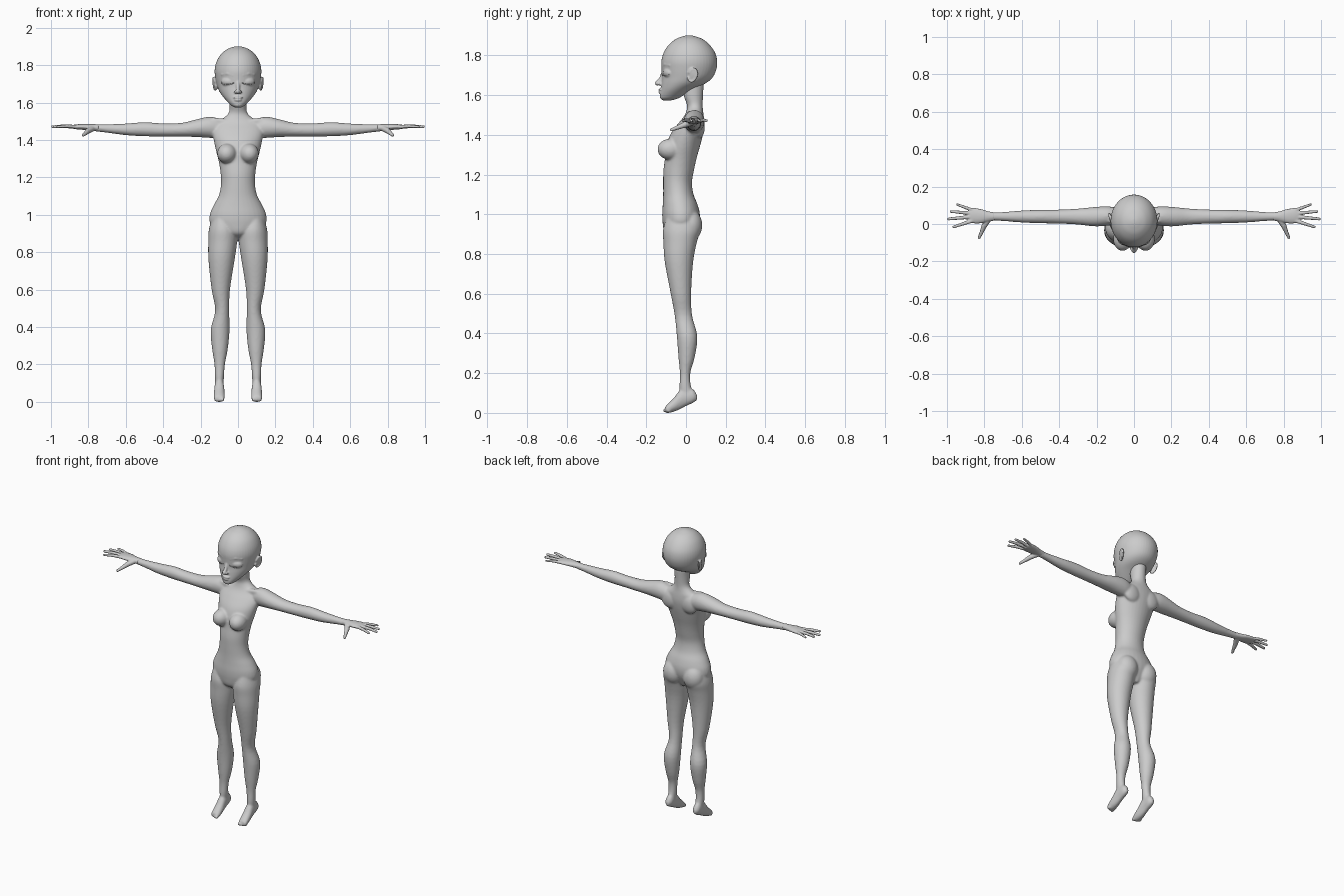
import bpy, bmesh
from math import sin, cos, pi, radians
from mathutils import Vector, Matrix, Euler


def spline(rows, steps=4):
    """Catmull-Rom interpolation between profile rows."""
    out = []
    for i in range(len(rows) - 1):
        p = [rows[max(0, min(len(rows) - 1, i + k))] for k in (-1, 0, 1, 2)]
        for s in range(steps):
            t = s / steps
            out.append([0.5 * (2 * b + (c - a) * t + (2 * a - 5 * b + 4 * c - d) * t * t
                               + (3 * b - a - 3 * c + d) * t ** 3) for a, b, c, d in zip(*p)])
    return out + [list(rows[-1])]


def loft(bm, axis, rows, sx=1, n=32):
    """Rows: position on axis, then low/high limits in the two other axes."""
    others = [k for k in range(3) if k != axis]
    rings = []
    for pos, a0, a1, b0, b1 in spline(rows):
        ring = []
        for k in range(n):
            v = [0, 0, 0]
            v[axis] = pos
            v[others[0]] = (a0 + a1) / 2 + (a1 - a0) / 2 * cos(2 * pi * k / n)
            v[others[1]] = (b0 + b1) / 2 + (b1 - b0) / 2 * sin(2 * pi * k / n)
            ring.append(bm.verts.new((v[0] * sx, v[1], v[2])))
        rings.append(ring)
    for r, q in zip(rings, rings[1:]):
        for k in range(n):
            bm.faces.new((r[k], r[(k + 1) % n], q[(k + 1) % n], q[k]))
    bm.faces.new(rings[0])
    bm.faces.new(rings[-1])


def ball(bm, loc, size, sx=1, rot=(0, 0, 0)):
    e = Euler([radians(r) for r in (rot[0], rot[1] * sx, rot[2] * sx)])
    m = Matrix.LocRotScale(Vector((loc[0] * sx, loc[1], loc[2])), e, Vector(size))
    bmesh.ops.create_uvsphere(bm, u_segments=24, v_segments=16, radius=1, matrix=m)


def tube(bm, pts, sx=1):
    """Tapered rounded chain through points (x, y, z, radius)."""
    pts = [(Vector((p[0] * sx, p[1], p[2])), p[3]) for p in pts]
    for (a, ra), (b, rb) in zip(pts, pts[1:]):
        m = Matrix.LocRotScale((a + b) / 2, (b - a).to_track_quat('Z', 'Y'), None)
        bmesh.ops.create_cone(bm, cap_ends=True, segments=14, radius1=ra, radius2=rb,
                              depth=(b - a).length, matrix=m)
    for p, r in pts:
        bmesh.ops.create_uvsphere(bm, u_segments=14, v_segments=10, radius=r,
                                  matrix=Matrix.Translation(p))


def finish(bm, name, voxel=0, smooth=0):
    """Make the object; fuse the overlapping forms into one smooth skin."""
    bmesh.ops.recalc_face_normals(bm, faces=bm.faces[:])
    me = bpy.data.meshes.new(name)
    bm.to_mesh(me)
    bm.free()
    me.shade_smooth()
    ob = bpy.data.objects.new(name, me)
    bpy.context.collection.objects.link(ob)
    if voxel:
        r = ob.modifiers.new("fuse", 'REMESH')
        r.mode, r.voxel_size, r.use_smooth_shade = 'VOXEL', voxel, True
        s = ob.modifiers.new("soften", 'SMOOTH')
        s.factor, s.iterations = 0.5, smooth
    return ob


# Torso and neck
body = bmesh.new()
torso = [(.87, .03, -.06, .03), (.90, .09, -.105, .045), (.95, .147, -.117, .066),
         (1.0, .151, -.12, .07), (1.05, .131, -.117, .058), (1.1, .104, -.115, .038),
         (1.16, .091, -.115, .03), (1.22, .093, -.114, .04), (1.28, .102, -.106, .053),
         (1.34, .117, -.1, .07), (1.40, .13, -.08, .085), (1.45, .138, -.045, .092),
         (1.49, .125, -.012, .09), (1.52, .075, .002, .086), (1.55, .048, .005, .084),
         (1.60, .045, -.012, .086), (1.66, .045, -.01, .09)]
loft(body, 2, [(z, -w, w, f, b) for z, w, f, b in torso])

# Legs: height, inner, outer, front, back
leg = [(.98, .03, .14, -.10, .06), (.92, .005, .156, -.116, .072), (.86, .004, .159, -.114, .055),
       (.76, .018, .158, -.107, .036), (.6, .043, .141, -.077, .026), (.49, .047, .122, -.057, .031),
       (.385, .045, .146, -.046, .057), (.28, .055, .138, -.038, .044), (.2, .07, .126, -.031, .022),
       (.13, .075, .124, -.033, .026), (.08, .08, .12, -.03, .048), (.055, .086, .114, -.01, .046)]
# Feet, raised on the toes: y, inner, outer, sole, top
foot = [(.056, .09, .11, .065, .09), (.035, .077, .123, .05, .12), (0, .075, .125, .034, .125),
        (-.03, .073, .127, .018, .116), (-.06, .071, .129, .006, .077), (-.09, .071, .129, -.001, .047),
        (-.104, .076, .124, .002, .032)]
# Arms: x, front, back, bottom, top
arm = [(.06, .01, .08, 1.415, 1.495), (.12, -.005, .092, 1.41, 1.52), (.16, -.011, .094, 1.412, 1.524),
       (.22, -.012, .09, 1.416, 1.511), (.3, -.003, .082, 1.418, 1.492), (.4, .002, .077, 1.419, 1.489),
       (.5, .004, .076, 1.42, 1.495), (.6, .008, .072, 1.426, 1.488), (.7, .016, .064, 1.439, 1.484),
       (.77, .019, .062, 1.447, 1.484)]
for s in (1, -1):
    loft(body, 2, leg, s)
    loft(body, 1, foot, s)
    loft(body, 0, arm, s)
    ball(body, (.058, -.076, 1.327), (.053, .068, .054), s, (0, 0, 8))   # bust
    ball(body, (.072, .022, .945), (.068, .06, .078), s)                 # seat
    ball(body, (.07, .065, 1.44), (.06, .03, .06), s)                    # shoulder blade
    tube(body, [(.02, .012, 1.492, .014), (.13, .02, 1.505, .016)], s)   # collarbone
    for i in range(5):                                                   # toes
        ball(body, (.08 + .0105 * i, -.104 + .004 * i, .012), (.008 - .0007 * i, .013, .011), s)
finish(body, "body", .006, 7)

# Hands
palm = [(.745, .018, .062, 1.447, 1.484), (.78, .013, .068, 1.45, 1.485), (.82, .004, .08, 1.454, 1.486),
        (.86, .004, .086, 1.457, 1.484), (.88, .012, .08, 1.46, 1.481)]
fingers = [((.865, .075), (.945, .104), .0095), ((.872, .057), (.979, .067), .0105),
           ((.874, .038), (.992, .027), .011), ((.865, .017), (.965, -.016), .0105)]
for s, side in ((1, "left"), (-1, "right")):
    hand = bmesh.new()
    loft(hand, 0, palm, s)
    for (x0, y0), (x1, y1), r in fingers:
        tube(hand, [(x0, y0, 1.471, r), ((x0 + x1) / 2, (y0 + y1) / 2, 1.474, r * .88),
                    (x1, y1, 1.471, r * .7)], s)
    tube(hand, [(.775, .03, 1.463, .016), (.80, -.008, 1.45, .015), (.814, -.042, 1.437, .011),
                (.828, -.073, 1.425, .008)], s)
    finish(hand, side + "_hand", .004, 3)

# Head: height, half width, front, back
head = bmesh.new()
skull = [(1.573, .014, -.115, -.075), (1.583, .034, -.129, -.04), (1.60, .052, -.131, -.01),
         (1.63, .079, -.127, .04), (1.66, .1, -.124, .1), (1.69, .112, -.121, .135),
         (1.73, .121, -.123, .153), (1.77, .125, -.124, .157), (1.81, .118, -.114, .148),
         (1.85, .098, -.09, .122), (1.88, .067, -.055, .087), (1.895, .035, -.02, .05),
         (1.901, .01, .005, .025)]
loft(head, 2, [(z, -w, w, f, b) for z, w, f, b in skull], n=48)
tube(head, [(0, -.112, 1.715, .011), (0, -.127, 1.68, .01), (0, -.144, 1.66, .0125)])   # nose
ball(head, (0, -.126, 1.627), (.026, .013, .007))                                    # upper lip
ball(head, (0, -.126, 1.614), (.021, .013, .008))                                    # lower lip
for s in (1, -1):
    ball(head, (.012, -.134, 1.656), (.009, .01, .008), s)                # nostril wing
    ball(head, (.055, -.09, 1.712), (.036, .023, .025), s, (0, 0, 24))    # closed eyelid
    tube(head, [(.025, -.114, 1.745, .008), (.055, -.104, 1.755, .008),
                (.085, -.08, 1.75, .007)], s)                             # brow ridge
    ball(head, (.124, .03, 1.70), (.006, .024, .036), s, (-12, 8, -20))   # ear
    rim = [(.126 + .008 * sin(a) * .5 + .005 * cos(a), .033 + .021 * cos(a) + .006 * sin(a),
            1.70 + .032 * sin(a), .006) for a in [pi * k / 8 for k in range(-7, 8)]]
    tube(head, rim, s)
finish(head, "head", .004, 4)

# Lash lines
lash = bmesh.new()
for s in (1, -1):
    ts = [k / 4 for k in range(-4, 5)]
    tube(lash, [(.055 + .031 * t, -.111 + .018 * t + .008 * t * t, 1.705 - .008 * (1 - t * t), .0022)
                for t in ts], s)
finish(lash, "eyelashes")
